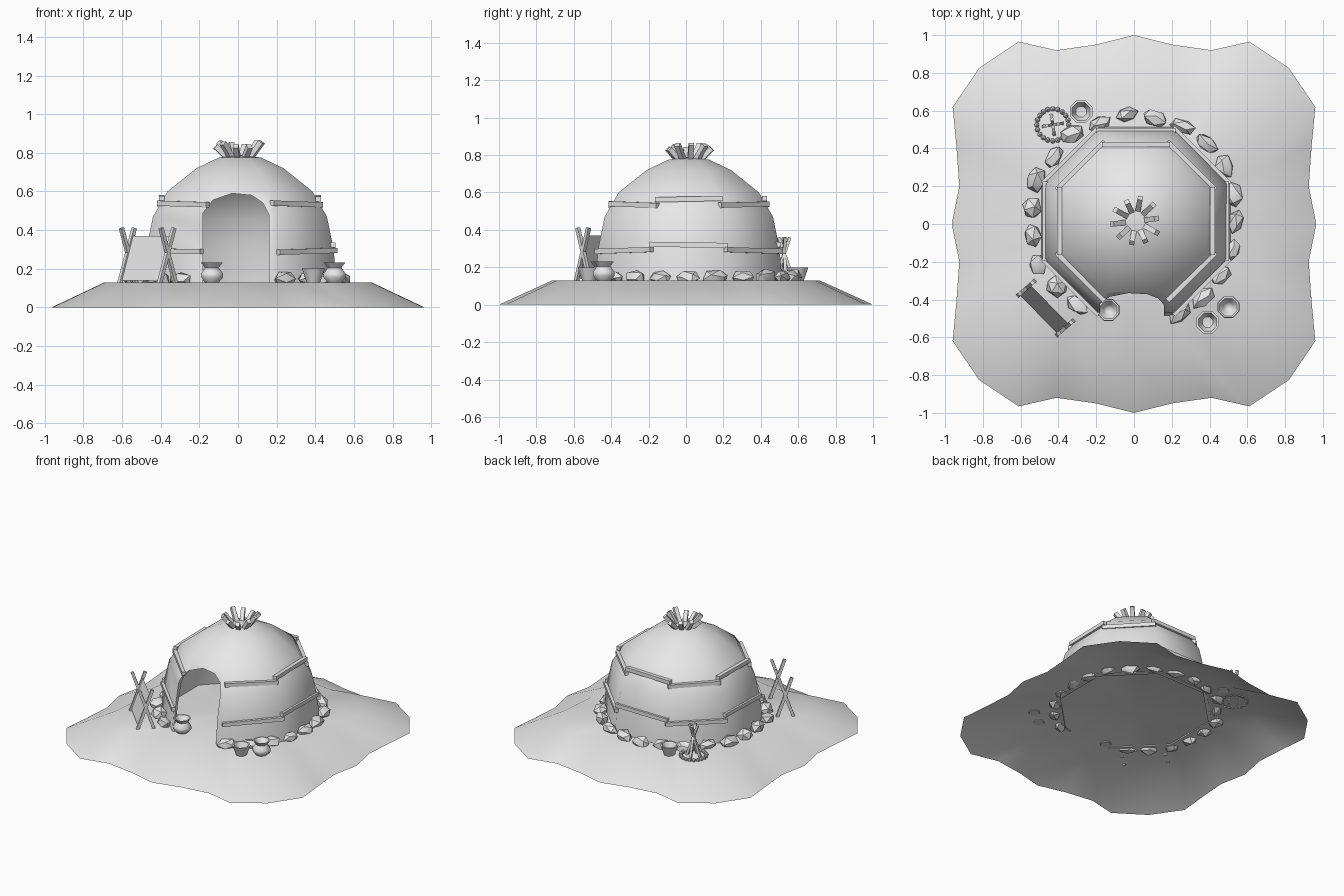
import bpy, bmesh, math, random
from mathutils import Vector, Matrix

random.seed(4)
if "Cube" in bpy.data.objects:
    bpy.data.objects.remove(bpy.data.objects["Cube"], do_unlink=True)

clay = bpy.data.materials.new("pale_grey")
clay.use_nodes = True
clay.diffuse_color = (0.8, 0.8, 0.8, 1)
clay.node_tree.nodes["Principled BSDF"].inputs["Base Color"].default_value = (0.8, 0.8, 0.8, 1)

GROUND = 0.13
CX, CY = 0.01, 0.015


def finish(name, bm, smooth=None):
    bmesh.ops.recalc_face_normals(bm, faces=bm.faces)
    mesh = bpy.data.meshes.new(name)
    bm.to_mesh(mesh)
    bm.free()
    obj = bpy.data.objects.new(name, mesh)
    bpy.context.collection.objects.link(obj)
    mesh.materials.append(clay)
    bpy.ops.object.select_all(action="DESELECT")
    obj.select_set(True)
    bpy.context.view_layer.objects.active = obj
    if smooth:
        bpy.ops.object.shade_smooth_by_angle(angle=math.radians(smooth))
    return obj


def lathe(bm, profile, sides=8, centre=(0, 0)):
    """Spin (radius, height) pairs; a zero radius closes the end."""
    rings = []
    for r, z in profile:
        count = sides if r > 0 else 1
        ring = []
        for i in range(count):
            a = math.tau * (i + 0.5) / sides
            ring.append(bm.verts.new((centre[0] + r * math.cos(a), centre[1] + r * math.sin(a), z)))
        rings.append(ring)
    for low, high in zip(rings, rings[1:]):
        for i in range(sides):
            j = (i + 1) % sides
            if len(high) == 1:
                bm.faces.new((low[i], low[j], high[0]))
            elif len(low) == 1:
                bm.faces.new((low[0], high[j], high[i]))
            else:
                bm.faces.new((low[i], low[j], high[j], high[i]))


def bar(bm, start, end, width, depth=None):
    """Square timber between two points."""
    a, b = Vector(start), Vector(end)
    axis = b - a
    turn = axis.to_track_quat("Z", "Y").to_matrix().to_4x4()
    size = Matrix.Diagonal((width, depth or width, axis.length, 1))
    bmesh.ops.create_cube(bm, size=1, matrix=Matrix.Translation((a + b) / 2) @ turn @ size)


# Sloping ground with a flat top and a wavy rim
quarter = [(0, 1), (.2, .95), (.41, .92), (.61, .965), (.82, .825),
           (.96, .62), (.94, .41), (.925, .2), (.965, 0)]
rim = quarter[:-1] + [(x, -y) for x, y in quarter[:0:-1]]
rim += [(-x, -y) for x, y in rim]
bm = bmesh.new()
outer = [bm.verts.new((x, y, 0)) for x, y in rim]
inner = [bm.verts.new((x * .715, y * .715, GROUND)) for x, y in rim]
middle = bm.verts.new((0, 0, GROUND))
for i in range(len(rim)):
    j = (i + 1) % len(rim)
    bm.faces.new((outer[i], outer[j], inner[j], inner[i]))
    bm.faces.new((inner[i], inner[j], middle))
ground = finish("ground", bm, 50)
if ground.data.polygons[1].normal.z < 0:
    ground.data.flip_normals()

# Eight-sided domed hut
bm = bmesh.new()
wall = [(.5, .125), (.485, .3), (.45, .47), (.375, .6), (.225, .72), (.11, .775), (0, .79)]
lathe(bm, [(r / math.cos(math.pi / 8), z) for r, z in wall], 8, (CX, CY))
hut = finish("hut_shell", bm)
thick = hut.modifiers.new("thickness", "SOLIDIFY")
thick.thickness = 0.025
thick.offset = -1

# Arched doorway cut through the front
bm = bmesh.new()
arch = [(-.18, .05), (-.18, .49), (-.13, .555), (-.03, .59), (.07, .58), (.13, .54), (.16, .48), (.16, .05)]
face = bm.faces.new([bm.verts.new((x, -.7, z)) for x, z in arch])
out = bmesh.ops.extrude_face_region(bm, geom=[face])
bmesh.ops.translate(bm, vec=(0, .5, 0), verts=[v for v in out["geom"] if isinstance(v, bmesh.types.BMVert)])
cutter = finish("door_cutter", bm)
cutter.hide_render = True
cut = hut.modifiers.new("door", "BOOLEAN")
cut.operation = "DIFFERENCE"
cut.object = cutter
bpy.context.view_layer.objects.active = hut
for name in ("thickness", "door"):
    bpy.ops.object.modifier_apply(modifier=name)
bpy.data.objects.remove(cutter, do_unlink=True)
bpy.ops.object.select_all(action="DESELECT")
hut.select_set(True)
bpy.ops.object.shade_smooth_by_angle(angle=math.radians(50))

# Two bands of timbers around the walls, leaving the door free
bm = bmesh.new()
for height, reach, half in ((.29, .49, .21), (.535, .415, .18)):
    for k in range(8):
        if k == 6:
            continue
        a = k * math.pi / 4
        out = Vector((math.cos(a), math.sin(a), 0))
        along = Vector((-out.y, out.x, 0))
        raised = k % 2 == 0
        z = height + (.03 if raised else 0)
        mid = Vector((CX, CY, z)) + out * (reach - (.01 if raised else 0))
        tilt = Vector((0, 0, random.uniform(-.006, .006)))
        bar(bm, mid - along * half - tilt, mid + along * half + tilt, .027)
finish("wall_timbers", bm)

# Pole ends bursting from the roof
bm = bmesh.new()
for k in range(10):
    a = math.tau * (k + .2) / 10
    far = random.uniform(.105, .13)
    bar(bm, (CX + .04 * math.cos(a), CY + .04 * math.sin(a), .75),
        (CX + far * math.cos(a), CY + far * math.sin(a), random.uniform(.83, .86)), .028)
finish("roof_poles", bm)

# Foundation stones around the base
bm = bmesh.new()
for k in range(20):
    a = math.radians(-64 + 15.8 * k)
    r = .55 + random.uniform(-.012, .012)
    place = Matrix.Translation((r * math.cos(a), .02 + r * math.sin(a), .145))
    size = Matrix.Diagonal((random.uniform(.042, .055), random.uniform(.06, .075), random.uniform(.038, .055), 1))
    spin = Matrix.Rotation(a + random.uniform(-.3, .3), 4, "Z")
    stone = bmesh.ops.create_icosphere(bm, subdivisions=1, radius=1)["verts"]
    bmesh.ops.rotate(bm, verts=stone, matrix=Matrix.Rotation(random.uniform(0, 3), 3, "X"))
    for v in stone:
        v.co = place @ spin @ size @ (v.co * random.uniform(.88, 1.08))
finish("foundation_stones", bm, 35)

# Jars and bowls
jar = [(0, .125), (.035, .125), (.062, .155), (.062, .175), (.038, .205), (.06, .232), (.05, .232), (.03, .205), (0, .16)]
bowl = [(0, .125), (.036, .125), (.064, .2), (.052, .2), (.03, .15), (0, .145)]
for name, shape, spot in (("front_jar", jar, (-.135, -.455)), ("side_jar", jar, (.5, -.44)),
                          ("front_bowl", bowl, (.39, -.52)), ("back_bowl", bowl, (-.28, .595))):
    bm = bmesh.new()
    lathe(bm, shape, 8, spot)
    finish(name, bm, 50)

# Campfire: pebble ring and leaning sticks
fire = Vector((-.43, .525, GROUND))
bm = bmesh.new()
for k in range(20):
    a = math.tau * k / 20
    spot = fire + Vector((.085 * math.cos(a), .085 * math.sin(a), .008))
    bmesh.ops.create_icosphere(bm, subdivisions=1, radius=.015, matrix=Matrix.Translation(spot))
finish("fire_ring", bm)
bm = bmesh.new()
for k in range(4):
    a = math.pi / 2 * k + .15
    lean = Vector((math.cos(a), math.sin(a), 0)) * .05
    bar(bm, fire + lean, fire - lean * .6 + Vector((0, 0, .23)), .016)
finish("fire_sticks", bm)

# Drying rack: crossed sticks at each end with a hide between
ends = [Vector((-.57, -.34, 0)), Vector((-.365, -.55, 0))]
side = Vector((.75, .66, 0)) * .055
bm = bmesh.new()
for end in ends:
    for s in (1, -1):
        bar(bm, end - side * s + Vector((0, 0, .125)), end + side * s * .8 + Vector((0, 0, .41)), .02)
finish("rack_sticks", bm)
bm = bmesh.new()
corners = [e + side * s + Vector((0, 0, z)) for e, s, z in
           ((ends[0], -.9, .14), (ends[1], -.9, .14), (ends[1], .5, .37), (ends[0], .5, .37))]
bm.faces.new([bm.verts.new(c) for c in corners])
bmesh.ops.solidify(bm, geom=bm.faces[:], thickness=.006)
finish("rack_hide", bm)
